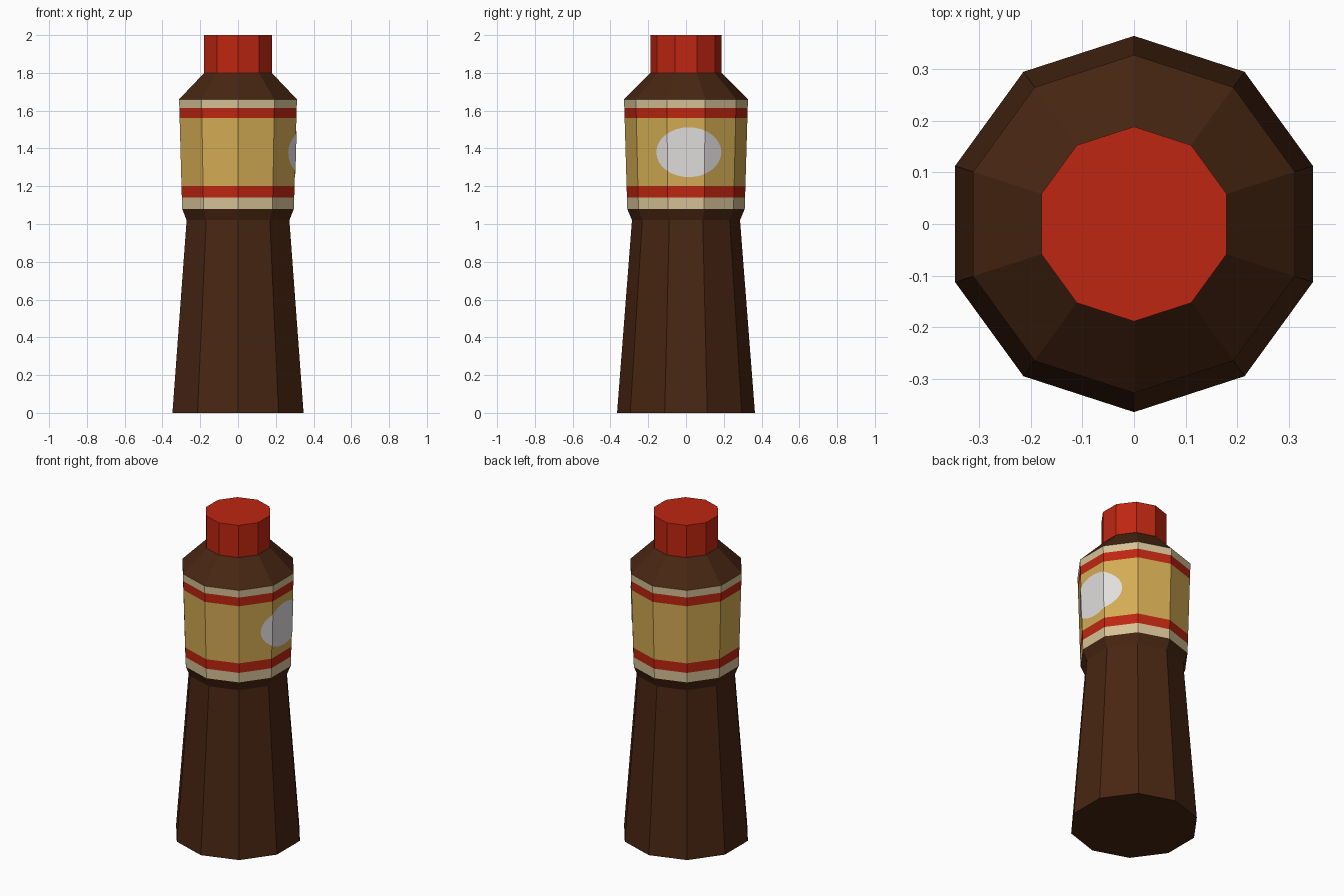
import bpy, bmesh, math
from mathutils import Vector

if "Cube" in bpy.data.objects:
    bpy.data.objects.remove(bpy.data.objects["Cube"])

SIDES = 10


def material(name, srgb):
    m = bpy.data.materials.new(name)
    lin = [((c / 255 + 0.055) / 1.055) ** 2.4 for c in srgb]
    m.diffuse_color = (*lin, 1)
    m.use_nodes = True
    m.node_tree.nodes["Principled BSDF"].inputs["Base Color"].default_value = m.diffuse_color
    return m


brown = material("dark_brown", (72, 38, 18))
red = material("red", (190, 38, 17))
cream = material("cream", (214, 194, 150))
yellow = material("mustard_yellow", (212, 172, 84))
white = material("white", (225, 222, 222))


def finish(name, bm, mats):
    mesh = bpy.data.meshes.new(name)
    bm.to_mesh(mesh)
    bm.free()
    for m in mats:
        mesh.materials.append(m)
    ob = bpy.data.objects.new(name, mesh)
    bpy.context.collection.objects.link(ob)
    return ob


def lathe(name, profile, mats, bottom=False, top=False):
    """Stack ten-sided rings; profile rows are (radius, z, material of the band above)."""
    bm = bmesh.new()
    rings = []
    for r, z, _ in profile:
        angles = [math.pi / 2 + 2 * math.pi * i / SIDES for i in range(SIDES)]
        rings.append([bm.verts.new((r * math.cos(a), r * math.sin(a), z)) for a in angles])
    for (_, _, mi), lo, hi in zip(profile, rings, rings[1:]):
        for i in range(SIDES):
            j = (i + 1) % SIDES
            bm.faces.new((lo[i], lo[j], hi[j], hi[i])).material_index = mi
    if bottom:
        bm.faces.new(rings[0][::-1])
    if top:
        bm.faces.new(rings[-1])
    return finish(name, bm, mats)


# Label wall: radius grows slightly with height
Z0, Z1, R0, R1 = 1.08, 1.66, 0.311, 0.328


def label_r(z):
    return R0 + (R1 - R0) * (z - Z0) / (Z1 - Z0)


# Bottle with banded label
bands = [(Z0, 1), (1.14, 2), (1.20, 3), (1.56, 2), (1.615, 1)]
profile = [(0.365, 0, 0), (0.286, 1.02, 0)]
profile += [(label_r(z), z, m) for z, m in bands]
profile += [(R1, Z1, 0), (0.188, 1.80, 0)]
lathe("bottle", profile, [brown, cream, red, yellow], bottom=True)

# Cap
lathe("cap", [(0.189, 1.80, 0), (0.189, 2.0, 0)], [red], top=True)

# Oval badge on the +x side, cut along the bottle edges and wrapped on the facets
bm = bmesh.new()
pts = [2 * math.pi * i / 32 for i in range(32)]
bm.faces.new([bm.verts.new((0, 0.015 + 0.172 * math.cos(a), 1.38 + 0.132 * math.sin(a))) for a in pts])
half = math.pi / SIDES
slope = (R1 - R0) / (Z1 - Z0) * math.sin(half)
for s in (-1, 1):
    bmesh.ops.bisect_plane(bm, geom=bm.verts[:] + bm.edges[:] + bm.faces[:],
                           plane_co=Vector((0, s * label_r(1.38) * math.sin(half), 1.38)),
                           plane_no=Vector((0, 1, -s * slope)))
for v in bm.verts:
    apothem = label_r(v.co.z) * math.cos(half) + 0.003
    v.co.x = min((apothem - v.co.y * math.sin(t)) / math.cos(t) for t in (-2 * half, 0, 2 * half))
finish("oval_badge", bm, [white])
